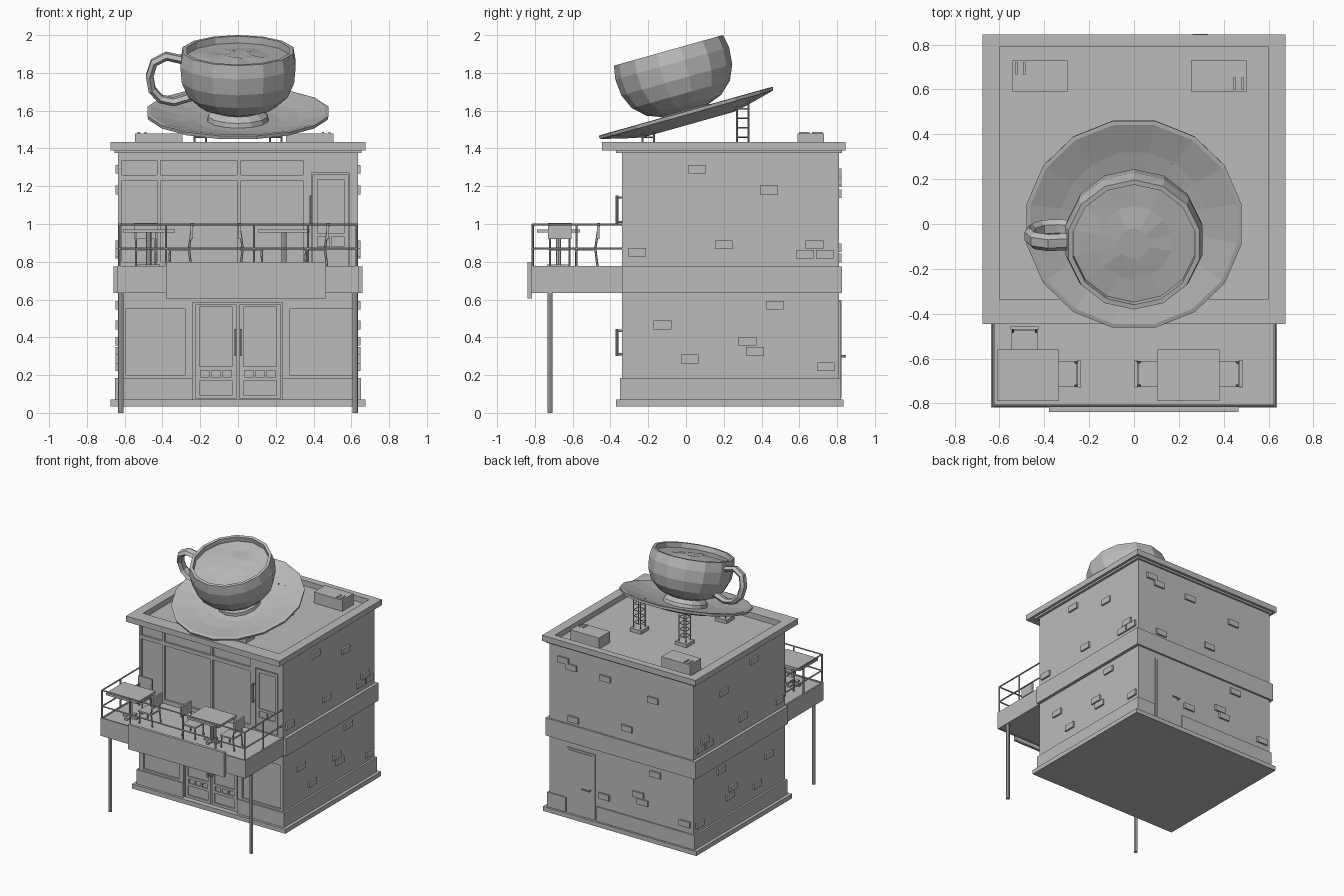
import bpy, bmesh, math, random
from mathutils import Matrix, Vector

random.seed(4)
cube = bpy.data.objects.get("Cube")
if cube:
    bpy.data.objects.remove(cube)

grey = bpy.data.materials.new("plain_grey")
grey.use_nodes = True
tone = (0.5, 0.5, 0.5, 1)
grey.diffuse_color = tone
grey.node_tree.nodes["Principled BSDF"].inputs["Base Color"].default_value = tone


def box(bm, x, y, z):
    """Add a box from (low, high) pairs."""
    size = [b - a for a, b in (x, y, z)]
    mid = [(a + b) / 2 for a, b in (x, y, z)]
    bmesh.ops.create_cube(bm, size=1, matrix=Matrix.Translation(mid) @ Matrix.Diagonal((*size, 1)))


def rod(bm, a, b, r=0.006, sides=6):
    a, b = Vector(a), Vector(b)
    turn = (b - a).to_track_quat('Z', 'Y').to_matrix().to_4x4()
    bmesh.ops.create_cone(bm, cap_ends=True, segments=sides, radius1=r, radius2=r,
                          depth=(b - a).length, matrix=Matrix.Translation((a + b) / 2) @ turn)


def make(name, bm, matrix=None):
    mesh = bpy.data.meshes.new(name)
    bmesh.ops.recalc_face_normals(bm, faces=bm.faces)
    bm.to_mesh(mesh)
    bm.free()
    mesh.materials.append(grey)
    ob = bpy.data.objects.new(name, mesh)
    bpy.context.collection.objects.link(ob)
    if matrix:
        ob.matrix_world = matrix
    return ob


def slab(name, *boxes):
    bm = bmesh.new()
    for b in boxes:
        box(bm, *b)
    return make(name, bm)


def lathe(name, profile, sides, matrix):
    """Turn a closed-at-the-axis (radius, height) profile into a faceted solid."""
    bm = bmesh.new()
    rings = []
    for r, h in profile:
        rings.append([bm.verts.new((r * math.cos(t), r * math.sin(t), h))
                      for t in (math.tau * (i + 0.5) / sides for i in range(sides))])
    for low, high in zip(rings, rings[1:]):
        for i in range(sides):
            j = (i + 1) % sides
            bm.faces.new((low[i], low[j], high[j], high[i]))
    bm.faces.new(rings[0][::-1])
    bm.faces.new(rings[-1])
    return make(name, bm, matrix)


def carve(ob, openings, front, depth):
    """Recess rectangular openings (x0, x1, z0, z1) into a front face."""
    cutter = slab("opening_cutter", *[((a, b), (front - 0.05, front + depth), (c, d))
                                      for a, b, c, d in openings])
    cutter.hide_render = True
    mod = ob.modifiers.new("openings", 'BOOLEAN')
    mod.object, mod.solver = cutter, 'EXACT'
    graph = bpy.context.evaluated_depsgraph_get()
    ob.data = bpy.data.meshes.new_from_object(ob.evaluated_get(graph))
    ob.modifiers.clear()
    bpy.data.objects.remove(cutter)


W, FRONT, BACK = 0.635, -0.34, 0.81
# Storeys
lower = slab("lower_storey", ((-W, W), (FRONT, BACK), (0.05, 0.64)))
carve(lower, [(-0.595, -0.28, 0.2, 0.55), (0.275, 0.61, 0.2, 0.55), (-0.24, 0.235, 0.07, 0.585)], FRONT, 0.015)
upper = slab("upper_storey", ((-W, W), (FRONT, BACK), (0.77, 1.385)))
columns = [(-0.615, -0.43), (-0.41, -0.005), (0.015, 0.345)]
carve(upper, [(a, b, c, d) for a, b in columns for c, d in ((0.8, 1.23), (1.26, 1.335))]
      + [(0.39, 0.59, 0.78, 1.27)], FRONT, 0.015)

# Base, plinth and floor band
slab("base_ledge", ((-0.675, 0.675), (-0.37, 0.835), (0.035, 0.07)))
P = 0.65
slab("plinth", ((-P, -0.24), (-0.35, -0.3), (0.07, 0.185)), ((0.235, P), (-0.35, -0.3), (0.07, 0.185)),
     ((-P, -0.6), (-0.3, 0.82), (0.07, 0.185)), ((0.6, P), (-0.3, 0.82), (0.07, 0.185)),
     ((-0.6, 0.22), (0.78, 0.82), (0.07, 0.185)), ((0.485, 0.6), (0.78, 0.82), (0.07, 0.185)))
slab("floor_band", ((-0.66, 0.66), (-0.34, 0.825), (0.635, 0.775)))

# Roof with a sunken deck
slab("roof_deck", ((-0.62, 0.62), (-0.36, 0.8), (1.375, 1.39)))
R = 0.675
slab("parapet", ((-R, R), (-0.445, -0.335), (1.39, 1.435)), ((-R, R), (0.79, 0.845), (1.39, 1.435)),
     ((-R, -0.6), (-0.335, 0.79), (1.39, 1.435)), ((0.6, R), (-0.335, 0.79), (1.39, 1.435)))
slab("cornice_moulding", ((-0.655, 0.655), (-0.37, 0.825), (1.375, 1.392)))

# Raised bricks: (along, height)
side_bricks = [(.06, 1.29), (.44, 1.18), (.2, .89), (-.26, .85), (.68, .89), (.63, .84), (.735, .84),
               (.47, .57), (-.125, .465), (.325, .38), (.365, .325), (.02, .285), (.74, .245)]
back_bricks = [(.51, 1.27), (.44, 1.23), (.14, 1.22), (-.28, 1.16), (.42, .82), (-.05, .875),
               (-.3, .575), (-.15, .375), (-.19, .325), (.15, .28), (-.56, .255)]
L, H, OUT = 0.047, 0.023, 0.014
bm = bmesh.new()
for y, z in side_bricks:
    for s in (-1, 1):
        box(bm, sorted((s * (W - OUT), s * (W + OUT))), (y - L, y + L), (z - H, z + H))
for x, z in back_bricks:
    box(bm, (x - L, x + L), (BACK - OUT, BACK + OUT), (z - H, z + H))
make("raised_bricks", bm)


def handle(name, x, z0, z1):
    bm = bmesh.new()
    rod(bm, (x, -0.365, z0), (x, -0.365, z1), 0.007)
    for z in (z0 + 0.01, z1 - 0.01):
        rod(bm, (x, -0.32, z), (x, -0.365, z))
    make(name, bm)


# Entrance doors
for s, side in ((-1, "right"), (1, "left")):
    a, b = sorted((s * 0.008, s * 0.225))
    leaf = slab(side + "_entrance_door", ((a, b), (-0.336, -0.31), (0.075, 0.575)))
    third = (b - a - 0.04) / 3
    panes = [(a + 0.02 + i * third + 0.006, a + 0.02 + (i + 1) * third - 0.006, 0.19, 0.225) for i in range(3)]
    carve(leaf, panes + [(a + 0.02, b - 0.02, 0.245, 0.56), (a + 0.02, b - 0.02, 0.095, 0.17)], -0.336, 0.009)
    handle(side + "_entrance_handle", s * 0.014, 0.3, 0.445)

# Balcony door
leaf = slab("balcony_door", ((0.395, 0.585), (-0.336, -0.31), (0.775, 1.262)))
carve(leaf, [(0.42, 0.56, 0.95, 1.235), (0.42, 0.485, 0.88, 0.93), (0.495, 0.56, 0.88, 0.93)], -0.336, 0.009)
handle("balcony_door_handle", 0.385, 1.0, 1.15)

# Back door
slab("back_door", ((0.23, 0.475), (0.8, 0.817), (0.07, 0.59)), ((0.245, 0.46), (0.81, 0.822), (0.08, 0.575)))
bm = bmesh.new()
rod(bm, (0.265, 0.82, 0.3), (0.265, 0.845, 0.3))
rod(bm, (0.26, 0.842, 0.3), (0.33, 0.842, 0.3))
make("back_door_handle", bm)

# Balcony, sign board and legs
slab("balcony", ((-0.638, 0.638), (-0.81, FRONT), (0.638, 0.77)),
     ((-0.638, 0.638), (-0.818, -0.806), (0.635, 0.777)),
     ((-0.638, -0.626), (-0.81, FRONT), (0.635, 0.777)), ((0.626, 0.638), (-0.81, FRONT), (0.635, 0.777)))
slab("sign_board", ((-0.38, 0.465), (-0.838, -0.815), (0.605, 0.8)))
bm = bmesh.new()
for x in (-0.62, 0.62):
    rod(bm, (x, -0.72, 0), (x, -0.72, 0.64), 0.014, 8)
make("balcony_legs", bm)

# Railing
bm = bmesh.new()
E, F = 0.628, -0.812
for z in (0.87, 0.997):
    rod(bm, (-E, F, z), (E, F, z))
    for x in (-E, E):
        rod(bm, (x, F, z), (x, FRONT, z))
for x in (-E, -0.38, 0.085, 0.37, E):
    rod(bm, (x, F, 0.77), (x, F, 1))
for x in (-E, E):
    rod(bm, (x, -0.58, 0.77), (x, -0.58, 1))
make("railing", bm)


# Tables and chairs
def table(name, x, y):
    bm = bmesh.new()
    box(bm, (x - 0.138, x + 0.138), (y - 0.115, y + 0.115), (0.955, 0.972))
    rod(bm, (x, y, 0.77), (x, y, 0.96), 0.014, 8)
    box(bm, (x - 0.06, x + 0.06), (y - 0.012, y + 0.012), (0.77, 0.785))
    box(bm, (x - 0.012, x + 0.012), (y - 0.06, y + 0.06), (0.77, 0.785))
    make(name, bm)


def chair(name, x, y, degrees):
    bm = bmesh.new()
    box(bm, (-0.058, 0.058), (-0.06, 0.055), (0.09, 0.102))
    for s in (-0.052, 0.052):
        rod(bm, (s, -0.053, 0), (s, -0.05, 0.095))
        rod(bm, (s, 0.062, 0), (s, 0.05, 0.1))
        rod(bm, (s, 0.05, 0.1), (s, 0.07, 0.235))
    box(bm, (-0.062, 0.062), (0.059, 0.073), (0.15, 0.235))
    make(name, bm, Matrix.Translation((x, y, 0.77)) @ Matrix.Rotation(math.radians(degrees), 4, 'Z'))


table("right_table", -0.472, -0.675)
table("left_table", 0.243, -0.675)
chair("right_table_back_chair", -0.488, -0.53, 0)
chair("right_table_side_chair", -0.31, -0.668, -90)
chair("left_table_inner_chair", 0.075, -0.668, 90)
chair("left_table_outer_chair", 0.41, -0.668, -90)

# Rooftop units
for s, side in ((-1, "right"), (1, "left")):
    x = -0.42 if s < 0 else 0.38
    bm = bmesh.new()
    box(bm, (x - 0.125, x + 0.125), (0.59, 0.73), (1.385, 1.48))
    for k in (0.07, 0.105):
        cx, cy = x + s * k, 0.66 + -s * 0.035
        box(bm, (cx - 0.006, cx + 0.006), (cy - 0.028, cy + 0.028), (1.475, 1.487))
    make(side + "_rooftop_unit", bm)


# Lattice supports
def support(name, x, y, top):
    bm = bmesh.new()
    box(bm, (x - 0.05, x + 0.05), (y - 0.05, y + 0.05), (1.385, 1.42))
    d = 0.03
    corners = [(x - d, y - d), (x + d, y - d), (x + d, y + d), (x - d, y + d)]
    for c in corners:
        rod(bm, (*c, 1.41), (*c, top + (c[1] - y) * 0.28), 0.005, 4)
    z = 1.46
    while z < top - 0.02:
        for a, b in zip(corners, corners[1:] + corners[:1]):
            rod(bm, (*a, z), (*b, z), 0.004, 4)
        z += 0.05
    make(name, bm)


for s, side in ((-1, "right"), (1, "left")):
    support(side + "_rear_support", s * 0.2, 0.3, 1.655)
    support(side + "_front_support", s * 0.2, -0.2, 1.485)

# Tilted saucer, cup and drink
tilt = Matrix.Translation((0, 0, 1.59)) @ Matrix.Rotation(math.radians(15.7), 4, 'X')
lathe("saucer", [(0.25, -0.065), (0.31, -0.055), (0.485, -0.012), (0.488, 0.006), (0.47, 0.008),
                 (0.33, -0.025), (0.22, -0.04)], 16, tilt)
lathe("cup", [(0.165, -0.042), (0.16, -0.015), (0.13, 0.012), (0.205, 0.04), (0.27, 0.1), (0.305, 0.18),
              (0.313, 0.27), (0.3, 0.342), (0.278, 0.342), (0.275, 0.28)], 14, tilt)
drink = lathe("drink", [(0.276, 0.29), (0.276, 0.305), (0.17, 0.312), (0.07, 0.318)], 14, tilt)
for v in drink.data.vertices:
    if v.co.z > 0.31:
        v.co.z += random.uniform(-0.008, 0.008)

# Cup handle, swept along a bent path
curve = bpy.data.curves.new("cup_handle_path", 'CURVE')
curve.dimensions = '3D'
curve.bevel_depth, curve.bevel_resolution, curve.use_fill_caps = 0.023, 1, True
path = [(-.27, .285), (-.38, .31), (-.445, .275), (-.468, .2), (-.455, .125), (-.41, .075), (-.34, .06), (-.24, .09)]
spline = curve.splines.new('POLY')
spline.points.add(len(path) - 1)
for p, (x, h) in zip(spline.points, path):
    p.co = (x, 0, h, 1)
temp = bpy.data.objects.new("cup_handle_path", curve)
bm = bmesh.new()
bpy.context.collection.objects.link(temp)
bm.from_mesh(bpy.data.meshes.new_from_object(temp.evaluated_get(bpy.context.evaluated_depsgraph_get())))
bpy.data.objects.remove(temp)
bmesh.ops.scale(bm, vec=(1, 1.7, 1), verts=bm.verts)
for f in bm.faces:
    f.smooth = False
make("cup_handle", bm, tilt)
